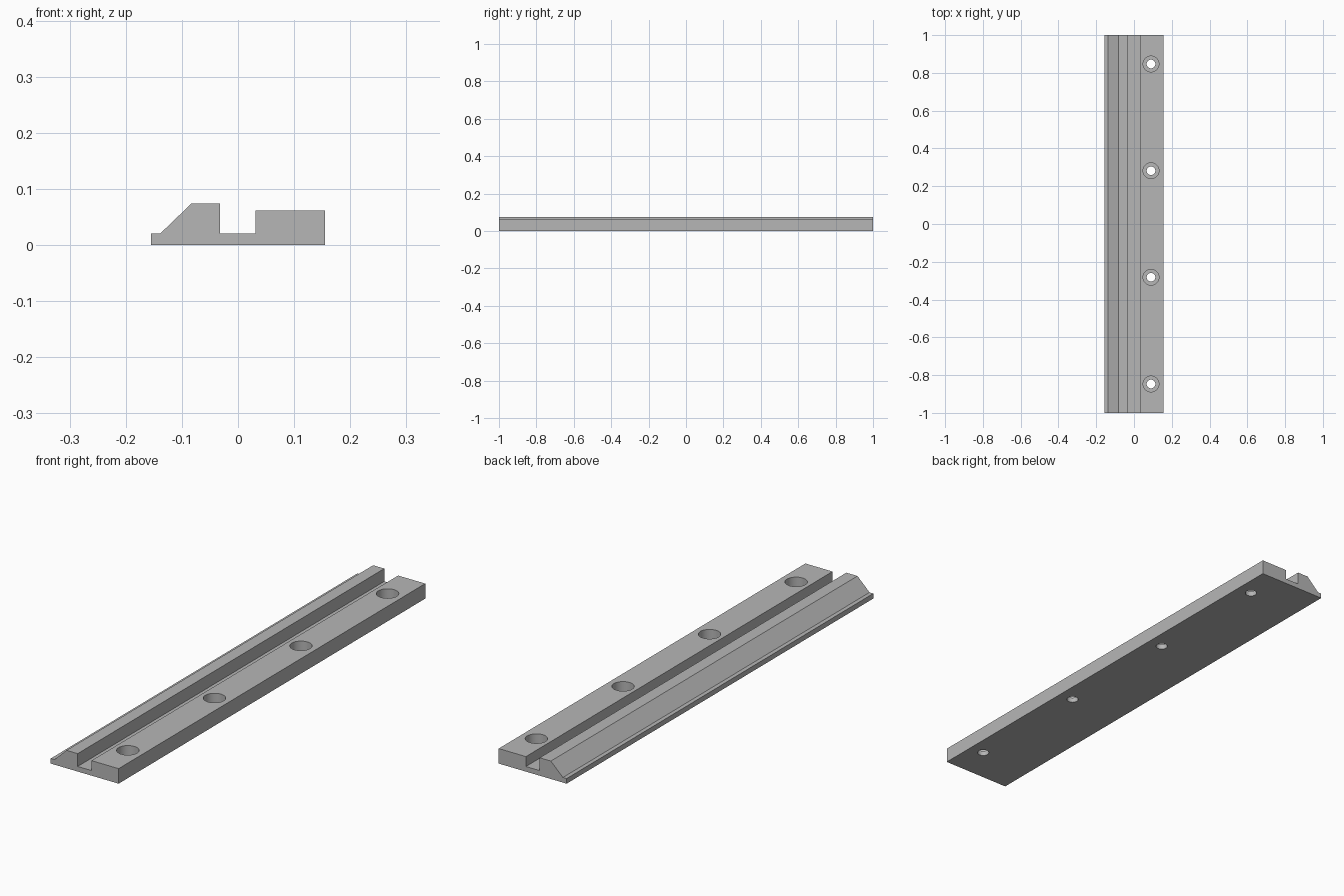
import bpy
import bmesh
from mathutils import Matrix

cube = bpy.data.objects.get("Cube")
if cube:
    bpy.data.objects.remove(cube, do_unlink=True)

HALF_LENGTH = 1.0
BASE_Z = 0.021      # height of the lip, groove floor and counterbore floor
PAD_Z = 0.062
RIDGE_Z = 0.074
HOLE_X = 0.09
HOLE_YS = (-0.847, -0.282, 0.282, 0.847)

grey = bpy.data.materials.new("plain grey")
grey.use_nodes = True
colour = (0.47, 0.47, 0.47, 1)
grey.diffuse_color = colour
grey.node_tree.nodes["Principled BSDF"].inputs["Base Color"].default_value = colour


def add_object(name, bm):
    bmesh.ops.recalc_face_normals(bm, faces=bm.faces)
    mesh = bpy.data.meshes.new(name)
    bm.to_mesh(mesh)
    bm.free()
    mesh.materials.append(grey)
    obj = bpy.data.objects.new(name, mesh)
    bpy.context.collection.objects.link(obj)
    return obj


def hole_cutters(name, radius, bottom, top):
    """One upright cylinder at each screw position."""
    bm = bmesh.new()
    for y in HOLE_YS:
        bmesh.ops.create_cone(
            bm, cap_ends=True, segments=48, radius1=radius, radius2=radius,
            depth=top - bottom,
            matrix=Matrix.Translation((HOLE_X, y, (bottom + top) / 2)))
    obj = add_object(name, bm)
    obj.hide_render = True
    return obj


# Rail: cross-section with lip, sloped ridge, groove and pad, run along y
profile = [(-0.155, 0), (0.155, 0), (0.155, PAD_Z), (0.031, PAD_Z),
           (0.031, BASE_Z), (-0.032, BASE_Z), (-0.032, RIDGE_Z),
           (-0.083, RIDGE_Z), (-0.138, BASE_Z), (-0.155, BASE_Z)]
bm = bmesh.new()
end = bm.faces.new([bm.verts.new((x, -HALF_LENGTH, z)) for x, z in profile])
result = bmesh.ops.extrude_face_region(bm, geom=[end], use_keep_orig=True)
moved = [v for v in result["geom"] if isinstance(v, bmesh.types.BMVert)]
bmesh.ops.translate(bm, verts=moved, vec=(0, 2 * HALF_LENGTH, 0))
rail = add_object("mounting_rail", bm)

# Screw holes: wide counterbores above narrow through holes
cutters = [hole_cutters("counterbore_cutters", 0.042, BASE_Z, 0.1),
           hole_cutters("bore_cutters", 0.023, -0.05, 0.1)]
bpy.ops.object.select_all(action='DESELECT')
rail.select_set(True)
bpy.context.view_layer.objects.active = rail
for cutter in cutters:
    mod = rail.modifiers.new(cutter.name, 'BOOLEAN')
    mod.operation = 'DIFFERENCE'
    mod.solver = 'EXACT'
    mod.object = cutter
    bpy.ops.object.modifier_apply(modifier=mod.name)
    bpy.data.objects.remove(cutter, do_unlink=True)

bpy.ops.object.shade_smooth_by_angle(angle=0.5)
